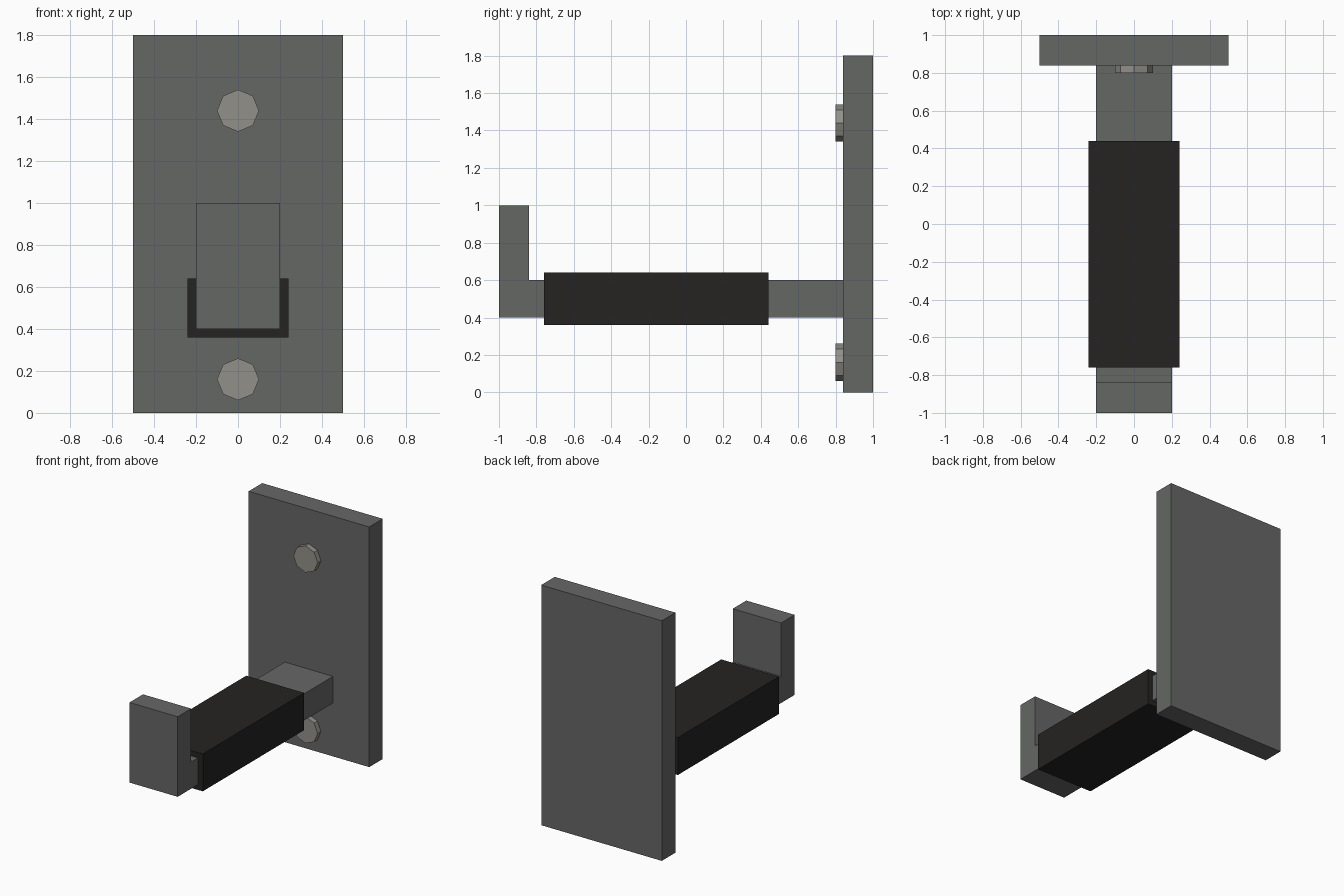
import bpy, bmesh
from math import pi
from mathutils import Matrix

if "Cube" in bpy.data.objects:
    bpy.data.objects.remove(bpy.data.objects["Cube"])


def material(name, rgb):
    m = bpy.data.materials.new(name)
    m.diffuse_color = (*rgb, 1)
    m.use_nodes = True
    m.node_tree.nodes["Principled BSDF"].inputs["Base Color"].default_value = m.diffuse_color
    return m


STEEL = material("dark_steel", (0.13, 0.135, 0.13))
RUBBER = material("black_rubber", (0.018, 0.017, 0.016))
BOLT = material("bolt_metal", (0.29, 0.28, 0.25))


def finish(name, bm, mat):
    bmesh.ops.recalc_face_normals(bm, faces=bm.faces)
    mesh = bpy.data.meshes.new(name)
    bm.to_mesh(mesh)
    bm.free()
    mesh.materials.append(mat)
    obj = bpy.data.objects.new(name, mesh)
    bpy.context.collection.objects.link(obj)
    return obj


def extrude_profile(name, yz, half_width, mat):
    """Extrude a side (y, z) outline symmetrically across x."""
    bm = bmesh.new()
    face = bm.faces.new([bm.verts.new((-half_width, y, z)) for y, z in yz])
    out = bmesh.ops.extrude_face_region(bm, geom=[face])["geom"]
    verts = [g for g in out if isinstance(g, bmesh.types.BMVert)]
    bmesh.ops.translate(bm, verts=verts, vec=(2 * half_width, 0, 0))
    return finish(name, bm, mat)


def rect(y0, y1, z0, z1):
    return [(y0, z0), (y1, z0), (y1, z1), (y0, z1)]


# Wall plate
extrude_profile("wall_plate", rect(0.84, 1.0, 0, 1.8), 0.5, STEEL)

# Arm with upturned end stop, one L-shaped bar
extrude_profile("hook_arm", [(0.84, 0.4), (0.84, 0.6), (-0.84, 0.6),
                             (-0.84, 1.0), (-1.0, 1.0), (-1.0, 0.4)], 0.2, STEEL)

# Padded sleeve around the arm
extrude_profile("rubber_sleeve", rect(-0.76, 0.44, 0.36, 0.64), 0.24, RUBBER)

# Octagonal bolt heads, a corner pointing up
for label, z in (("upper", 1.44), ("lower", 0.16)):
    bm = bmesh.new()
    bmesh.ops.create_cone(bm, cap_ends=True, segments=8, radius1=0.1, radius2=0.1,
                          depth=0.04,
                          matrix=Matrix.Translation((0, 0.82, z)) @ Matrix.Rotation(pi / 2, 4, 'X'))
    finish(label + "_bolt_head", bm, BOLT)
